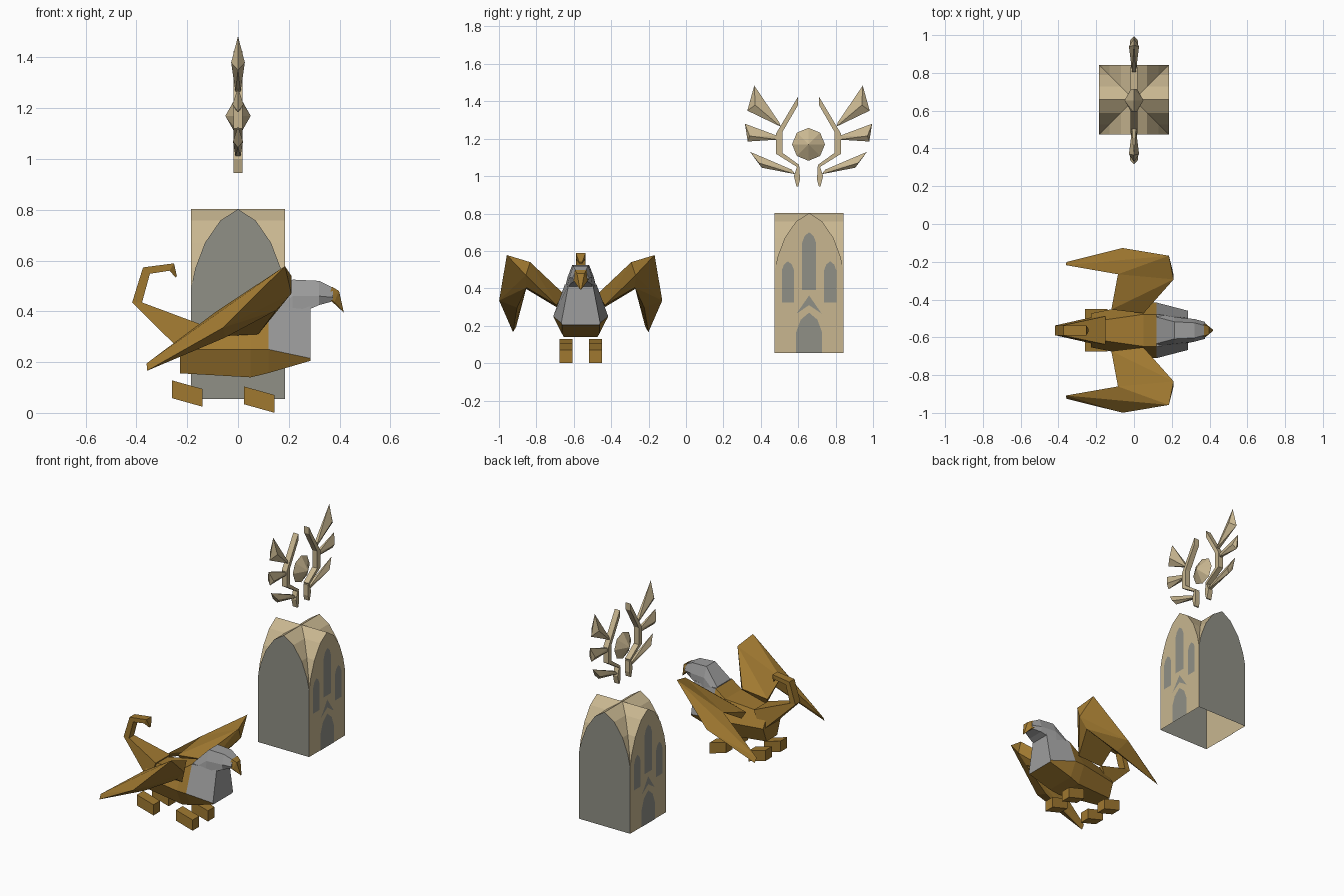
import bpy, bmesh
from math import pi, sin, cos
from mathutils import Vector, Matrix

cube = bpy.data.objects.get("Cube")
if cube:
    bpy.data.objects.remove(cube)

BEAST_Y, TOWER_Y, HALF = -.563, .658, .185


def material(name, rgb):
    m = bpy.data.materials.new(name)
    m.use_nodes = True
    m.diffuse_color = (*rgb, 1)
    m.node_tree.nodes["Principled BSDF"].inputs["Base Color"].default_value = (*rgb, 1)
    return m


SAND = material("sandstone", (.58, .47, .28))
STONE = material("grey stone", (.28, .28, .24))
GOLD = material("golden brown", (.35, .19, .03))
FEATHER = material("grey feathers", (.34, .34, .34))


def finish(name, bm, mats, rule=None, closed=True):
    if closed:
        bmesh.ops.recalc_face_normals(bm, faces=bm.faces[:])
    bm.normal_update()
    for f in bm.faces:
        f.material_index = rule(f) if rule else 0
    mesh = bpy.data.meshes.new(name)
    bm.to_mesh(mesh)
    bm.free()
    for m in mats:
        mesh.materials.append(m)
    ob = bpy.data.objects.new(name, mesh)
    bpy.context.collection.objects.link(ob)
    return ob


def hulls(name, groups, mat):
    """One object made of the convex hull of each group of points."""
    bm = bmesh.new()
    for pts in groups:
        part = bmesh.new()
        for p in pts:
            part.verts.new(p)
        bmesh.ops.convex_hull(part, input=part.verts[:])
        loose = [v for v in part.verts if not v.link_faces]
        bmesh.ops.delete(part, geom=loose, context='VERTS')
        bmesh.ops.dissolve_limit(part, angle_limit=.02, verts=part.verts[:], edges=part.edges[:])
        tmp = bpy.data.meshes.new("tmp")
        part.to_mesh(tmp)
        part.free()
        bm.from_mesh(tmp)
        bpy.data.meshes.remove(tmp)
    return finish(name, bm, [mat])


def loft(name, rings, mats, rule=None):
    """Skin between rings with equal numbers of points, capped at both ends."""
    bm = bmesh.new()
    loops = [[bm.verts.new(p) for p in ring] for ring in rings]
    n = len(loops[0])
    for a, b in zip(loops, loops[1:]):
        for i in range(n):
            j = (i + 1) % n
            bm.faces.new((a[i], a[j], b[j], b[i]))
    bm.faces.new(loops[0])
    bm.faces.new(loops[-1])
    return finish(name, bm, mats, rule)


def six_sided(x, bottom, middle, top):
    """Cross-section of the beast: three (half width, height) levels."""
    levels = (bottom, middle, top)
    right = [(x, BEAST_Y - w, z) for w, z in levels]
    left = [(x, BEAST_Y + w, z) for w, z in reversed(levels)]
    return right + left


# Tower: open shell with four pointed gables and crossing roofs
ARCH = [(0, .803), (.07, .757), (.13, .67), (.168, .57), (HALF, .49)]
BASE = .055
turns = [Matrix.Translation((0, TOWER_Y, 0)) @ Matrix.Rotation(k * pi / 2, 4, 'Z') for k in range(4)]
bm = bmesh.new()
for turn in turns:
    def face(pts):
        bm.faces.new([bm.verts.new(turn @ Vector(p)) for p in pts])
    outline = [(-t, z) for t, z in reversed(ARCH)] + ARCH[1:]
    face([(-HALF, -HALF, BASE), (HALF, -HALF, BASE)] + [(t, -HALF, z) for t, z in reversed(outline)])
    for s in (-1, 1):
        for (t, z), (u, w) in zip(ARCH, ARCH[1:]):
            quad = [(s * t, -HALF, z), (s * u, -HALF, w), (s * u, -u, w), (s * t, -t, z)]
            quad = list(dict.fromkeys(quad))
            face(quad if s > 0 else quad[::-1])
bmesh.ops.remove_doubles(bm, verts=bm.verts[:], dist=.0005)
finish("tower_shell", bm, [SAND, STONE], lambda f: int(abs(f.normal.y) > .99), closed=False)


# Tower windows, doors and chevrons as thin plates
def pointed(mid, half, low, high):
    shoulder = high - half * 1.5
    side = [(half, low), (half, shoulder), (half * .65, shoulder + half * .95)]
    return [(mid + a, z) for a, z in side] + [(mid, high)] + [(mid - a, z) for a, z in reversed(side)]


side_windows = [pointed(s * .113, .033, .325, .545) for s in (-1, 1)]
door_set = [pointed(0, .037, .39, .70), pointed(0, .069, BASE, .27),
            [(-.067, .265), (0, .31), (.067, .265), (0, .362)]]
for k, turn in enumerate(turns):
    bm = bmesh.new()
    for shape in side_windows + (door_set if k % 2 else []):
        bm.faces.new([bm.verts.new(turn @ Vector((a, -HALF - .002, z))) for a, z in shape])
    finish(f"wall_openings_{k + 1}", bm, [STONE], closed=False)

# Floating emblem: faceted gem and two fans of blades
CREST = TOWER_Y - .003
rim = [(0, CREST + .088 * cos(i * pi / 4), 1.17 + .088 * sin(i * pi / 4)) for i in range(8)]
hulls("emblem_gem", [rim + [(-.05, CREST, 1.17), (.05, CREST, 1.17)]], SAND)

# Each point: distance from the emblem's middle, height, half thickness
BLADES = [[(.155, 1.285, .01), (.15, 1.265, .01), (.327, 1.35, 0), (.29, 1.484, 0), (.285, 1.38, .027)],
          [(.165, 1.215, .01), (.163, 1.195, .01), (.325, 1.185, 0), (.34, 1.28, 0), (.315, 1.215, .022)],
          [(.09, 1.035, .01), (.07, 1.01, .01), (.25, 1.045, 0), (.313, 1.13, 0), (.265, 1.07, .02)]]
# Frame of each fan: outer and inner point pairs
FRAME = [((.056, 1.425), (.056, 1.38)), ((.175, 1.225), (.14, 1.235)),
         ((.175, 1.12), (.14, 1.125)), ((.055, 1.045), (.05, 1.06))]
FOOT = [(.06, 1.055), (.048, 1.05), (.046, .98), (.055, .945), (.064, .945), (.078, 1.0)]


def thick(points, s):
    return [(e * h, CREST + s * d, z) for d, z, h in points for e in (-1, 1)]


for s, side in ((-1, "front"), (1, "back")):
    hulls(f"emblem_blades_{side}", [thick(b, s) for b in BLADES], SAND)
    parts = [[(d, z, .018) for d, z in a + b] for a, b in zip(FRAME, FRAME[1:])]
    parts.append([(d, z, .017) for d, z in FOOT])
    hulls(f"emblem_frame_{side}", [thick(p, s) for p in parts], SAND)

# Beast body: golden back and belly, grey chest
body = [six_sided(-.228, (.055, .156), (.09, .25), (.045, .33)),
        six_sided(.05, (.09, .14), (.145, .25), (.085, .37)),
        six_sided(.12, (.1, .157), (.147, .25), (.085, .42)),
        six_sided(.285, (.1, .205), (.104, .215), (.065, .42))]


def chest(f):
    c = f.calc_center_median()
    return int(c.x > .12 and c.z > .23)


loft("body", body, [GOLD, FEATHER], chest)

# Neck, head and beak
head = [six_sided(.12, (.09, .36), (.088, .39), (.07, .425)),
        six_sided(.215, (.08, .38), (.07, .46), (.045, .525)),
        six_sided(.32, (.055, .425), (.06, .46), (.04, .52)),
        six_sided(.375, (.03, .44), (.045, .455), (.025, .492))]
loft("head", head, [FEATHER])
beak = [(.355, .046, .452), (.37, .03, .497), (.398, .02, .48), (.38, .035, .437), (.417, .004, .395)]
hulls("beak", [[(x, BEAST_Y + s * d, z) for x, d, z in beak for s in (-1, 1)]], GOLD)


# Hooked tail
def tail_ring(xa, za, xb, zb, w):
    return [(xa, BEAST_Y - w, za), (xa, BEAST_Y + w, za), (xb, BEAST_Y + w, zb), (xb, BEAST_Y - w, zb)]


tail = [tail_ring(-.2, .22, -.15, .35, .075), tail_ring(-.417, .435, -.378, .435, .026),
        tail_ring(-.374, .573, -.347, .548, .026), tail_ring(-.252, .589, -.27, .56, .026),
        tail_ring(-.241, .54, -.245, .533, .008)]
loft("tail", tail, [GOLD])

# Wings: rising inner panel and swept outer panel sharing the elbow
ELBOW = [(.21, .27, .54), (.21, .293, .47), (.15, .29, .404), (-.085, .297, .4)]
INNER = ELBOW + [(.05, .09, .37), (.08, .13, .31), (-.12, .11, .34), (-.1, .13, .3), (-.063, .21, .38)]
OUTER = ELBOW + [(.185, .395, .578), (-.06, .436, .335), (-.05, .34, .297),
                 (-.36, .345, .195), (-.358, .362, .166)]
# Feet: sloping blocks given by their rear x and top height
FEET = [("rear", -.26, .128), ("fore", .024, .104)]
for s, side in ((-1, "right"), (1, "left")):
    panels = [[(x, BEAST_Y + s * d, z) for x, d, z in p] for p in (INNER, OUTER)]
    hulls(f"wing_{side}", panels, GOLD)
    for end, x, z in FEET:
        block = [(x + a, BEAST_Y + s * d, z - a * .28 - drop)
                 for a in (0, .12) for d in (.045, .113) for drop in (0, .07)]
        hulls(f"{end}_foot_{side}", [block], GOLD)
